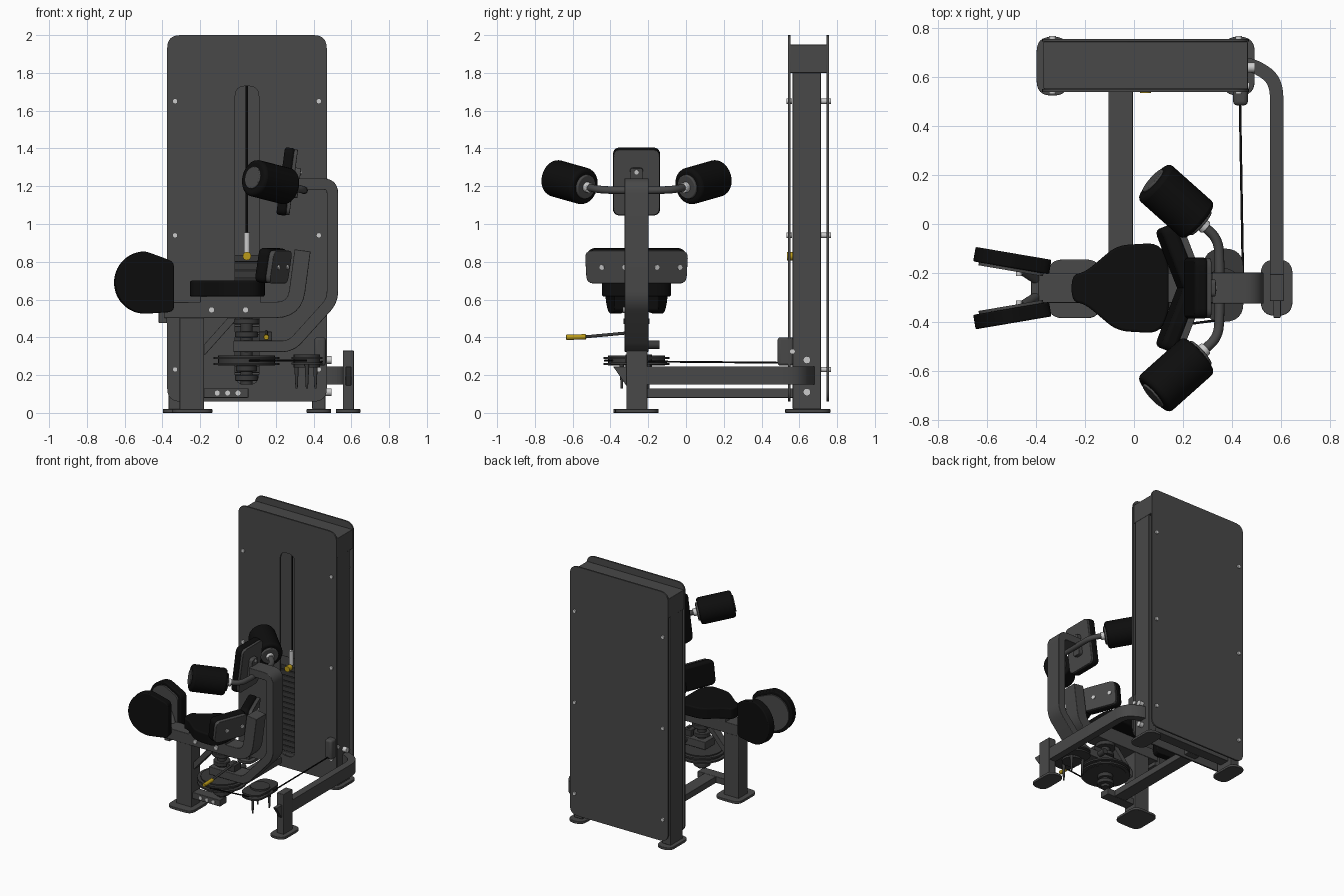
import bpy, bmesh, math
from mathutils import Matrix, Vector

if "Cube" in bpy.data.objects:
    bpy.data.objects.remove(bpy.data.objects["Cube"])


def material(name, r, g, b):
    m = bpy.data.materials.new(name)
    m.use_nodes = True
    m.diffuse_color = (r, g, b, 1)
    m.node_tree.nodes["Principled BSDF"].inputs["Base Color"].default_value = (r, g, b, 1)
    return m


GREY = material("frame_grey", 0.065, 0.065, 0.065)
BLACK = material("pad_black", 0.004, 0.004, 0.004)
DARK = material("machine_dark_grey", 0.04, 0.04, 0.04)
SILVER = material("bolt_silver", 0.6, 0.6, 0.6)
YELLOW = material("grip_yellow", 0.5, 0.33, 0.01)
MID = -0.262  # symmetry line of the seat unit
parts = []


def finish(bm, name, mat, matrix=Matrix(), bevel=0):
    bmesh.ops.recalc_face_normals(bm, faces=bm.faces)
    me = bpy.data.meshes.new(name)
    bm.to_mesh(me)
    bm.free()
    ob = bpy.data.objects.new(name, me)
    bpy.context.collection.objects.link(ob)
    ob.matrix_world = matrix
    me.materials.append(mat)
    if bevel:
        mod = ob.modifiers.new("soft_edges", "BEVEL")
        mod.width, mod.segments, mod.angle_limit = bevel, 3, math.radians(45)
    parts.append(ob)
    return ob


def box(name, lo, hi, mat=GREY, bevel=0.004):
    lo, hi = Vector(lo), Vector(hi)
    bm = bmesh.new()
    bmesh.ops.create_cube(bm, size=1)
    bmesh.ops.scale(bm, vec=hi - lo, verts=bm.verts)
    bmesh.ops.translate(bm, vec=(lo + hi) / 2, verts=bm.verts)
    return finish(bm, name, mat, bevel=bevel)


def rod(name, a, b, r, mat=GREY, bevel=0, r2=None):
    a, b = Vector(a), Vector(b)
    bm = bmesh.new()
    bmesh.ops.create_cone(bm, cap_ends=True, segments=32, radius1=r,
                          radius2=r if r2 is None else r2, depth=(b - a).length)
    turn = (b - a).to_track_quat("Z", "Y").to_matrix().to_4x4()
    return finish(bm, name, mat, Matrix.Translation((a + b) / 2) @ turn, bevel)


def rounded(pts, r, closed=True, steps=6):
    pts, out = [Vector(p) for p in pts], []
    for i, p in enumerate(pts):
        if not closed and i in (0, len(pts) - 1):
            out.append(p)
            continue
        to_a, to_b = pts[i - 1] - p, pts[(i + 1) % len(pts)] - p
        a = p + to_a.normalized() * min(r, to_a.length * 0.49)
        b = p + to_b.normalized() * min(r, to_b.length * 0.49)
        for k in range(steps + 1):
            t = k / steps
            out.append(a * (1 - t) ** 2 + p * 2 * t * (1 - t) + b * t * t)
    return out


def rect(w, h, r):
    return rounded([(-w / 2, -h / 2), (w / 2, -h / 2), (w / 2, h / 2), (-w / 2, h / 2)], r)


def ribbon(path, w, r):
    path = rounded(path, r, closed=False)
    left, right = [], []
    for i, p in enumerate(path):
        d = (path[min(i + 1, len(path) - 1)] - path[max(i - 1, 0)]).normalized()
        n = Vector((-d.y, d.x)) * w / 2
        left.append(p + n)
        right.append(p - n)
    return left + right[::-1]


def prism(name, pts, lo, hi, mat=GREY, matrix=Matrix(), bevel=0.004):
    bm = bmesh.new()
    face = bm.faces.new([bm.verts.new((p[0], p[1], lo)) for p in pts])
    ext = bmesh.ops.extrude_face_region(bm, geom=[face])
    top = [v for v in ext["geom"] if isinstance(v, bmesh.types.BMVert)]
    bmesh.ops.translate(bm, vec=(0, 0, hi - lo), verts=top)
    return finish(bm, name, mat, matrix, bevel)


def frame(c, u, v):
    u = Vector(u).normalized()
    n = u.cross(Vector(v)).normalized()
    m = Matrix((u, n.cross(u), n)).transposed().to_4x4()
    return Matrix.Translation(c) @ m


def upright(y):  # profile drawn in x and z, extruded towards the front
    return frame((0, y, 0), (1, 0, 0), (0, 0, 1))


# Tower panels, the front one with a slot
shell = rounded([(-0.375, 0.06), (0.47, 0.06), (0.47, 2), (-0.375, 2)], 0.07)
slot = rounded([(-0.015, 0.15), (0.11, 0.15), (0.11, 1.73), (-0.015, 1.73)], 0.055)
prism("back_panel", shell, 0, 0.012, matrix=upright(0.757), bevel=0)
front_panel = prism("front_panel", shell, 0, 0.012, matrix=upright(0.552), bevel=0)
cutter = prism("slot_cutter", slot, -0.1, 0.1, matrix=upright(0.55), bevel=0)
cutter.hide_render = True
cutter.hide_set(True)
parts.remove(cutter)
cut = front_panel.modifiers.new("slot", "BOOLEAN")
cut.operation, cut.object, cut.solver = "DIFFERENCE", cutter, "EXACT"

# Tower columns, feet, crossbars and panel bolts
for side, x in (("right", -0.333), ("left", 0.428)):
    box(side + "_column", (x - 0.035, 0.565, 0.02), (x + 0.035, 0.715, 1.82))
    prism(side + "_tower_foot", rect(0.13, 0.24, 0.06), 0, 0.02,
          matrix=Matrix.Translation((x, 0.645, 0)))
    for z in (0.23, 0.94, 1.65):
        rod(side + "_front_bolt", (x, 0.531, z), (x, 0.56, z), 0.014, SILVER)
        rod(side + "_back_bolt", (x, 0.715, z), (x, 0.768, z), 0.014, SILVER)
box("top_crossmember", (-0.37, 0.552, 1.8), (0.465, 0.745, 1.95))
box("bottom_crossbar", (-0.31, 0.6, 0.08), (0.41, 0.68, 0.15))

# Weight stack, selector and lifting cable
for i in range(16):
    box("weight_plate", (-0.11, 0.572, 0.17 + i * 0.042), (0.2, 0.7, 0.207 + i * 0.042), DARK)
rod("stack_cable", (0.047, 0.6, 0.85), (0.047, 0.6, 1.82), 0.006, BLACK)
rod("selector_stem", (0.047, 0.59, 0.845), (0.047, 0.59, 0.955), 0.016, SILVER)
rod("selector_pin", (0.047, 0.535, 0.83), (0.047, 0.575, 0.83), 0.022, YELLOW)

# Base rails and posts
rail = ribbon([(0.42, 0.66), (0.5, 0.645), (0.583, 0.585), (0.583, -0.22)], 0.055, 0.07)
prism("side_rail", rail, 0.15, 0.245)
box("side_post", (0.555, -0.315, 0.01), (0.613, -0.205, 0.33))
prism("side_post_foot", rect(0.13, 0.23, 0.06), 0, 0.02, matrix=Matrix.Translation((0.583, -0.26, 0)))
for z in (0.11, 0.28):
    rod("rail_bolt", (0.46, 0.64, z), (0.495, 0.64, z), 0.02, SILVER)
box("center_rail", (-0.105, -0.22, 0.08), (-0.005, 0.6, 0.13))
box("rail_bracket", (-0.2, -0.3, 0.08), (0.055, -0.22, 0.13))
for x in (-0.11, -0.055, 0):
    rod("bracket_bolt", (x, -0.306, 0.105), (x, -0.3, 0.105), 0.013, SILVER)
box("seat_post", (-0.31, -0.315, 0.01), (-0.18, -0.205, 0.52))
prism("seat_post_foot", rect(0.215, 0.24, 0.06), 0, 0.02, matrix=Matrix.Translation((-0.243, -0.265, 0)))
gusset = [(-0.385, 0.245), (-0.3, 0.245), (-0.3, 0.13), (-0.32, 0.15)]
prism("post_gusset", gusset, 0.57, 0.6, matrix=frame((0, 0, 0), (0, 1, 0), (0, 0, 1)))

# Seat frame and swinging arm, both bent rectangular tubes
tube = upright(MID)
prism("seat_frame", ribbon([(-0.39, 0.545), (0.3, 0.545), (0.342, 0.86)], 0.085, 0.1),
      -0.06, 0.06, matrix=tube)
prism("seat_brace", ribbon([(-0.19, 0.32), (-0.02, 0.51)], 0.04, 0), -0.03, 0.03, matrix=tube)
arm = [(0.32, 1.212), (0.5, 1.212), (0.5, 0.595), (0.28, 0.352), (-0.025, 0.352)]
prism("swing_arm", ribbon(arm, 0.06, 0.05), -0.063, 0.063, matrix=tube)
for x in (-0.14, 0.04):
    rod("frame_bolt", (x, MID - 0.072, 0.545), (x, MID, 0.545), 0.016, SILVER)

# Pivot shaft, cable wheel and cam
rod("pivot_shaft", (0.045, MID, 0.15), (0.045, MID, 0.52), 0.032, DARK)
for z, r in ((0.17, 0.06), (0.22, 0.055), (0.4, 0.06), (0.47, 0.07)):
    rod("shaft_collar", (0.045, MID, z), (0.045, MID, z + 0.03), r, DARK, 0.004)
for z in (0.253, 0.285):
    rod("wheel_flange", (0.045, MID, z), (0.045, MID, z + 0.012), 0.175, DARK)
rod("wheel_core", (0.045, MID, 0.25), (0.045, MID, 0.305), 0.15, DARK)
cam = rect(0.165, 0.3, 0.08)
for z in (0.255, 0.285):
    prism("cam_flange", cam, z, z + 0.012, DARK, Matrix.Translation((0.365, -0.25, 0)), 0)
rod("cam_core", (0.365, -0.25, 0.24), (0.365, -0.25, 0.31), 0.07, DARK)
for x, y in ((0.31, -0.2), (0.41, -0.2), (0.365, -0.34)):
    rod("cam_peg", (x, y, 0.255), (x, y, 0.13), 0.012, DARK, r2=0.006)
rod("cam_cable", (0.445, -0.2, 0.272), (0.432, 0.56, 0.265), 0.005, BLACK)
rod("wheel_cable", (0.06, -0.43, 0.277), (0.365, -0.39, 0.277), 0.005, BLACK)
box("cable_guide", (0.405, 0.485, 0.25), (0.465, 0.57, 0.4), GREY, 0.015)
rod("guide_bolt", (0.46, 0.565, 0.325), (0.472, 0.565, 0.325), 0.014, SILVER)

# Range lever
rod("lever_bar", (0.15, -0.54, 0.402), (0.15, -0.24, 0.43), 0.008, DARK)
rod("lever_grip", (0.15, -0.635, 0.4), (0.15, -0.53, 0.403), 0.014, YELLOW, 0.003)
box("lever_block", (0.11, -0.3, 0.38), (0.18, -0.22, 0.43), DARK)
rod("lever_pin", (0.15, -0.2, 0.36), (0.15, -0.14, 0.36), 0.022, DARK)

# Seat cushion, narrow at the knee end
half = [(-0.255, 0.055), (-0.2, 0.065), (-0.07, 0.175), (0.1, 0.185), (0.142, 0.11)]
cushion = rounded([(x, MID + y) for x, y in half] + [(x, MID - y) for x, y in half[::-1]], 0.05)
prism("seat_cushion", cushion, 0.615, 0.7, BLACK, bevel=0.025)
box("seat_plate", (-0.2, MID - 0.06, 0.58), (0.12, MID + 0.06, 0.62))

# Knee pads: rounded at one end, straight at the other
arc = [(-0.165 * math.sin(a) + 0.005, 0.165 * math.cos(a))
       for a in (math.pi * i / 20 for i in range(21))]
knee = rounded(arc + [(0.155, -0.155), (0.155, 0.11)], 0.03, steps=3)
box("knee_bracket", (-0.42, MID - 0.045, 0.475), (-0.375, MID + 0.045, 0.585))
for s in (-1, 1):
    m = frame((-0.495, MID + s * 0.112, 0.69), (1, -0.17 * s, 0), (0, 0, 1))
    prism("knee_pad", knee, -0.03, 0.03, BLACK, m, 0.02)
    prism("knee_backing", [(x * 0.85, z * 0.85) for x, z in knee], s * 0.03, s * 0.042, GREY, m, 0)
    rod("knee_strut", (-0.39, MID + s * 0.03, 0.55), (-0.46, MID + s * 0.075, 0.68), 0.02)
    rod("knee_bolt", (-0.47, MID + s * 0.05, 0.69), (-0.47, MID + s * 0.07, 0.69), 0.012, SILVER)

# Hip pads in a V, leaning back
for s in (-1, 1):
    m = frame((0.205, MID + s * 0.135, 0.775), (0.36 * s, -0.93, 0), (0.17, 0, 1))
    prism("hip_pad", rect(0.275, 0.185, 0.04), 0, 0.065, BLACK, m, 0.018)
    prism("hip_backing", rect(0.27, 0.175, 0.04), -0.025, 0.002, GREY, m)
    for u in (-0.09, 0.04):
        a, b = m @ Vector((u, 0, -0.032)), m @ Vector((u, 0, 0))
        rod("hip_bolt", a, b, 0.013, SILVER)

# Chest pad and its mount
m = frame((0.275, MID, 1.222), (0, -1, 0), (0.13, 0, 1))
prism("chest_pad", rect(0.25, 0.36, 0.04), -0.005, 0.05, BLACK, m, 0.015)
prism("chest_backing", rect(0.245, 0.35, 0.04), -0.02, 0, GREY, m)
prism("chest_mount", rect(0.07, 0.16, 0.02), -0.05, -0.015, GREY, m)
rod("chest_bolt", m @ Vector((0, 0.06, -0.056)), m @ Vector((0, 0.06, 0)), 0.012, SILVER)

# Arm rollers joined by a bent bar
for s in (-1, 1):
    outer = Vector((0.08, MID + s * 0.437, 1.245))
    inner = Vector((0.265, MID + s * 0.272, 1.198))
    d = (inner - outer).normalized()
    rod("arm_roller", outer, inner, 0.098, BLACK, 0.018)
    rod("roller_end_cap", outer - d * 0.008, outer + d * 0.02, 0.06, GREY, 0.004)
    rod("roller_inner_cap", inner - d * 0.02, inner + d * 0.014, 0.065, GREY, 0.006)
    rod("roller_collar", inner + d * 0.01, inner + d * 0.04, 0.028, SILVER, 0.004)
bar = [(0.275, 0.262, 1.196), (0.345, 0.2, 1.182), (0.35, 0.1, 1.178)]
bar = [(x, MID + y, z) for x, y, z in bar] + [(x, MID - y, z) for x, y, z in bar[::-1]]
curve = bpy.data.curves.new("roller_bar", "CURVE")
curve.dimensions, curve.bevel_depth, curve.bevel_resolution = "3D", 0.02, 5
path = rounded(bar, 0.07, closed=False)
spline = curve.splines.new("POLY")
spline.points.add(len(path) - 1)
for point, co in zip(spline.points, path):
    point.co = (*co, 1)
curve.materials.append(GREY)
bpy.context.collection.objects.link(bpy.data.objects.new("roller_bar", curve))

# Smooth rounded surfaces, keep hard edges
bpy.ops.object.select_all(action="DESELECT")
for ob in parts:
    ob.select_set(True)
bpy.context.view_layer.objects.active = parts[0]
bpy.ops.object.shade_smooth_by_angle()
